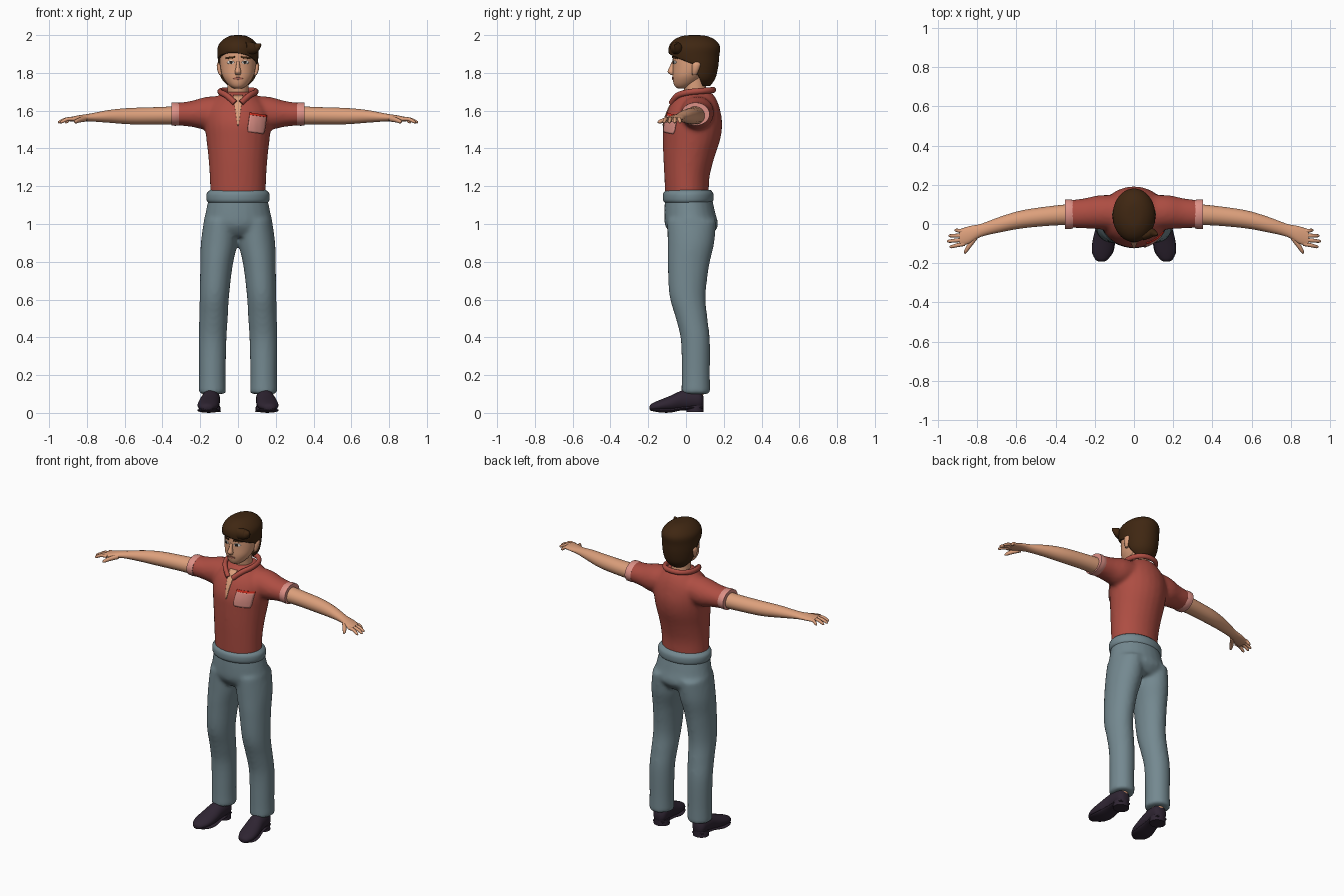
import bpy, bmesh, math
from mathutils import Vector
from mathutils.bvhtree import BVHTree

old = bpy.data.objects.get("Cube")
if old:
    bpy.data.objects.remove(old, do_unlink=True)

X, Y, Z = Vector((1, 0, 0)), Vector((0, 1, 0)), Vector((0, 0, 1))


def material(name, *rgb):
    m = bpy.data.materials.new(name)
    m.use_nodes = True
    m.diffuse_color = (*rgb, 1)
    m.node_tree.nodes["Principled BSDF"].inputs["Base Color"].default_value = (*rgb, 1)
    return m


skin = material("skin", .72, .35, .2)
hair = material("dark brown hair", .05, .02, .006)
red = material("brick red cloth", .42, .075, .055)
pink = material("pale pink trim", .72, .28, .24)
scarlet = material("scarlet trim", .7, .03, .015)
denim = material("grey blue cloth", .175, .25, .28)
leather = material("dark plum leather", .028, .018, .032)
white = material("eye white", .8, .78, .74)
iris = material("dark iris", .02, .015, .012)
lips = material("lips", .4, .13, .09)


def catmull(a, b, c, d, t):
    return (2 * b + (c - a) * t + (2 * a - 5 * b + 4 * c - d) * t * t
            + (3 * b - a - 3 * c + d) * t ** 3) / 2


def loft(bm, rings, side, axis=None, mirror=1, sides=24, steps=4):
    """Skin ellipses (x, y, z, half width along side, other half width)."""
    n, path = len(rings), []
    for i in range(n - 1):
        quad = [rings[max(0, min(n - 1, i + k))] for k in (-1, 0, 1, 2)]
        for s in range(steps):
            path.append([catmull(*v, s / steps) for v in zip(*quad)])
    path.append(rings[-1])
    loops = []
    for i, (x, y, z, a, b) in enumerate(path):
        after, before = path[min(i + 1, len(path) - 1)], path[max(i - 1, 0)]
        t = axis or (Vector(after[:3]) - Vector(before[:3])).normalized()
        u = (side - t * side.dot(t)).normalized()
        v = t.cross(u)
        loop = []
        for k in range(sides):
            ang = math.tau * k / sides
            p = Vector((x, y, z)) + u * a * math.cos(ang) + v * b * math.sin(ang)
            loop.append(bm.verts.new((p.x * mirror, p.y, p.z)))
        loops.append(loop)
    for lo, hi in zip(loops, loops[1:]):
        for k in range(sides):
            j = (k + 1) % sides
            bm.faces.new((lo[k], lo[j], hi[j], hi[k]))
    bm.faces.new(loops[0])
    bm.faces.new(loops[-1])


def finish(bm, name, mat, remesh=0):
    bmesh.ops.recalc_face_normals(bm, faces=bm.faces)
    me = bpy.data.meshes.new(name)
    bm.to_mesh(me)
    bm.free()
    me.materials.append(mat)
    ob = bpy.data.objects.new(name, me)
    bpy.context.collection.objects.link(ob)
    bpy.ops.object.select_all(action="DESELECT")
    ob.select_set(True)
    bpy.context.view_layer.objects.active = ob
    bpy.ops.object.shade_smooth_by_angle(angle=math.radians(50))
    if remesh:
        r = ob.modifiers.new("Blend", "REMESH")
        r.mode, r.voxel_size, r.use_smooth_shade = "VOXEL", remesh, True
        s = ob.modifiers.new("Soften", "SMOOTH")
        s.factor, s.iterations = .5, 8
    return ob


def part(name, mat, rings, side, axis=None, mirror=1, **kw):
    bm = bmesh.new()
    loft(bm, rings, side, axis, mirror, **kw)
    return finish(bm, name, mat)


def patch(name, mat, target, x, z, half_h, width, angle=0, lift=.002, n=10):
    """Thin plate wrapped on the front of target; width(v) is its half width."""
    tree = BVHTree.FromObject(target, bpy.context.evaluated_depsgraph_get())
    bm, grid = bmesh.new(), []
    for j in range(n + 1):
        v = 2 * j / n - 1
        row = []
        for i in range(n + 1):
            dx, dz = (2 * i / n - 1) * width(v), v * half_h
            px = x + dx * math.cos(angle) - dz * math.sin(angle)
            pz = z + dx * math.sin(angle) + dz * math.cos(angle)
            hit = tree.ray_cast(Vector((px, -1, pz)), Y)[0]
            row.append(bm.verts.new((px, (hit.y if hit else 0) - lift, pz)))
        grid.append(row)
    for lo, hi in zip(grid, grid[1:]):
        for i in range(n):
            bm.faces.new((lo[i], lo[i + 1], hi[i + 1], hi[i]))
    ob = finish(bm, name, mat)
    s = ob.modifiers.new("Plate", "SOLIDIFY")
    s.thickness, s.offset = .005, 0
    return ob


def oval(w):
    return lambda v: w * math.sqrt(max(.02, 1 - v * v))


# Shirt: body and sleeves blended together
bm = bmesh.new()
loft(bm, [(0, .005, 1.15, .147, .115), (0, .005, 1.25, .15, .12), (0, .015, 1.35, .157, .135),
          (0, .03, 1.45, .168, .152), (0, .036, 1.53, .175, .156), (0, .042, 1.6, .17, .14),
          (0, .048, 1.65, .135, .118), (0, .055, 1.69, .088, .087), (0, .055, 1.7, .07, .07)], X, Z)
for s in (1, -1):
    loft(bm, [(.06, .055, 1.6, .09, .08), (.17, .06, 1.587, .088, .086),
              (.25, .055, 1.583, .077, .068), (.335, .05, 1.582, .071, .059)], Y, X, s)
shirt = finish(bm, "shirt", red, .011)

# Collar roll around the neck, open in front
half = [(.015, -.078, 1.64), (.06, -.045, 1.68), (.092, .01, 1.697), (.09, .08, 1.704), (.055, .13, 1.708)]
ring = half + [(0, .145, 1.71)] + [(-x, y, z) for x, y, z in reversed(half)]
part("collar", red, [(*p, .016, .014) for p in ring], Z, sides=12)

# Neck opening, pocket and pocket trim
patch("neck_opening", skin, shirt, 0, 1.6, .08, lambda v: .003 + .011 * (v + 1))
patch("pocket", pink, shirt, .1, 1.528, .046, lambda v: .045 - .012 * max(0, -v - .6), -.14, .005)
patch("pocket_trim", scarlet, shirt, .107, 1.577, .006, lambda v: .046, -.14, .006)

# Trousers: hips and legs blended together
bm = bmesh.new()
loft(bm, [(0, .012, 1.15, .153, .123), (0, .02, 1.06, .172, .135),
          (0, .03, .99, .182, .14), (0, .03, .935, .13, .1)], X, Z)
for s in (1, -1):
    loft(bm, [(.09, .03, 1.02, .09, .13), (.1, .026, .9, .097, .124), (.114, .013, .78, .086, .11),
              (.125, .008, .62, .078, .096), (.13, .03, .5, .076, .084), (.135, .05, .38, .074, .077),
              (.136, .052, .2, .071, .075), (.136, .052, .1, .073, .077)], X, Z, s)
finish(bm, "trousers", denim, .011)
part("waistband", denim, [(0, .012, 1.11, .153, .12), (0, .012, 1.125, .166, .133),
                          (0, .012, 1.16, .166, .133), (0, .012, 1.18, .148, .118)], X, Z, sides=40)

# Neck and head
part("neck", skin, [(0, .06, 1.6, .06, .06), (0, .052, 1.68, .056, .058), (0, .04, 1.78, .055, .06)], X, Z)
head = part("head", skin, [(0, -.02, 1.717, .02, .022), (0, -.014, 1.728, .04, .044),
                           (0, -.002, 1.75, .062, .065), (0, .012, 1.785, .083, .083),
                           (0, .03, 1.83, .093, .1), (0, .045, 1.88, .096, .115),
                           (0, .048, 1.93, .09, .112), (0, .048, 1.97, .06, .08),
                           (0, .048, 1.985, .02, .03)], X, Z, sides=36)
part("nose", skin, [(0, -.066, 1.86, .008, .008), (0, -.074, 1.83, .011, .014),
                    (0, -.078, 1.805, .017, .019), (0, -.07, 1.79, .012, .012)], X, Z, sides=12)
patch("mouth", lips, head, 0, 1.771, .006, oval(.026))

for s, tag in ((1, "left"), (-1, "right")):
    # Face details and ear
    patch(tag + "_eye", white, head, .038 * s, 1.856, .009, oval(.018))
    patch(tag + "_iris", iris, head, .037 * s, 1.856, .008, oval(.008), 0, .005)
    patch(tag + "_brow", hair, head, .04 * s, 1.881, .005, lambda v: .024, .12 * -s, .003)
    part(tag + "_ear", skin, [(.092, .045, 1.79, .008, .012), (.098, .05, 1.815, .012, .018),
                              (.1, .055, 1.845, .012, .022), (.096, .055, 1.862, .006, .012)],
         X, Z, s, sides=12)

    # Sleeve cuff, arm and palm
    part(tag + "_cuff", pink, [(.312, .05, 1.582, .073, .06), (.33, .05, 1.582, .076, .062),
                               (.352, .05, 1.582, .075, .061)], Y, X, s)
    part(tag + "_arm", skin, [(.3, .05, 1.575, .054, .05), (.42, .042, 1.573, .05, .046),
                              (.57, .024, 1.571, .046, .043), (.68, -.002, 1.57, .04, .034),
                              (.78, -.032, 1.564, .033, .021), (.84, -.055, 1.56, .044, .016),
                              (.89, -.07, 1.554, .043, .012)], Y, X, s)
    # Fingers fan out from the palm, thumb last
    bm = bmesh.new()
    for k in range(4):
        reach = (.915, .945, .952, .94)[k]
        y0, y1 = -.038 - .021 * k, -.032 - .028 * k
        loft(bm, [(.865, y0, 1.555, .011, .01), ((.865 + reach) / 2, (y0 + y1) / 2, 1.555, .01, .01),
                  (reach - .008, y1, 1.541, .008, .008), (reach, y1, 1.535, .003, .003)],
             Y, None, s, 10)
    loft(bm, [(.81, -.07, 1.557, .015, .013), (.84, -.11, 1.55, .013, .012),
              (.858, -.138, 1.542, .01, .009), (.864, -.15, 1.538, .004, .004)], Z, None, s, 10)
    finish(bm, tag + "_fingers", skin)

    # Ankle, shoe upper, sole and heel
    part(tag + "_ankle", skin, [(.138, .05, .07, .035, .04), (.136, .052, .2, .04, .045)], X, Z, s)
    part(tag + "_shoe", leather, [(.14, .093, .06, .02, .025), (.14, .075, .068, .042, .05),
                                  (.142, .03, .07, .048, .055), (.146, -.02, .066, .05, .053),
                                  (.154, -.08, .05, .056, .042), (.161, -.14, .038, .053, .03),
                                  (.165, -.18, .03, .033, .02), (.166, -.192, .027, .012, .01)],
         X, -Y, s)
    part(tag + "_sole", leather, [(.14, .09, .028, .035, .008), (.142, .03, .028, .047, .01),
                                  (.146, -.02, .024, .048, .01), (.154, -.09, .013, .058, .012),
                                  (.161, -.15, .015, .052, .011), (.166, -.19, .02, .018, .007)],
         X, -Y, s)
    part(tag + "_heel", leather, [(.14, .048, .004, .049, .045), (.14, .048, .04, .045, .046)], X, Z, s)

# Hair: a cap with the face area cut away by two planes
bm = bmesh.new()
loft(bm, [(0, .085, 1.73, .05, .042), (0, .065, 1.77, .088, .09), (0, .055, 1.83, .102, .115),
          (0, .044, 1.89, .108, .132), (0, .045, 1.94, .106, .135), (0, .045, 1.975, .08, .108),
          (0, .045, 1.995, .045, .065), (0, .045, 2, .012, .02)], X, Z, sides=40)
side_at, side_dir = Vector((0, .035, 1.85)), Vector((0, 1, .45)).normalized()
fringe_at, fringe_dir = Vector((0, -.08, 1.9)), Vector((.12, .35, 1)).normalized()
for at, direction in ((side_at, side_dir), (fringe_at, fringe_dir)):
    geom = bm.verts[:] + bm.edges[:] + bm.faces[:]
    bmesh.ops.bisect_plane(bm, geom=geom, plane_co=at, plane_no=direction)
face_area = [f for f in bm.faces
             if (f.calc_center_median() - side_at).dot(side_dir) < 0
             and (f.calc_center_median() - fringe_at).dot(fringe_dir) < 0]
bmesh.ops.delete(bm, geom=face_area, context="FACES")
cap = finish(bm, "hair", hair)
shell = cap.modifiers.new("Shell", "SOLIDIFY")
shell.thickness, shell.offset = .014, -1
part("hair_tuft", hair, [(.04, -.06, 1.93, .035, .025), (.085, -.045, 1.932, .03, .025),
                         (.108, -.05, 1.942, .016, .014), (.121, -.055, 1.952, .004, .004)], Z, sides=16)
